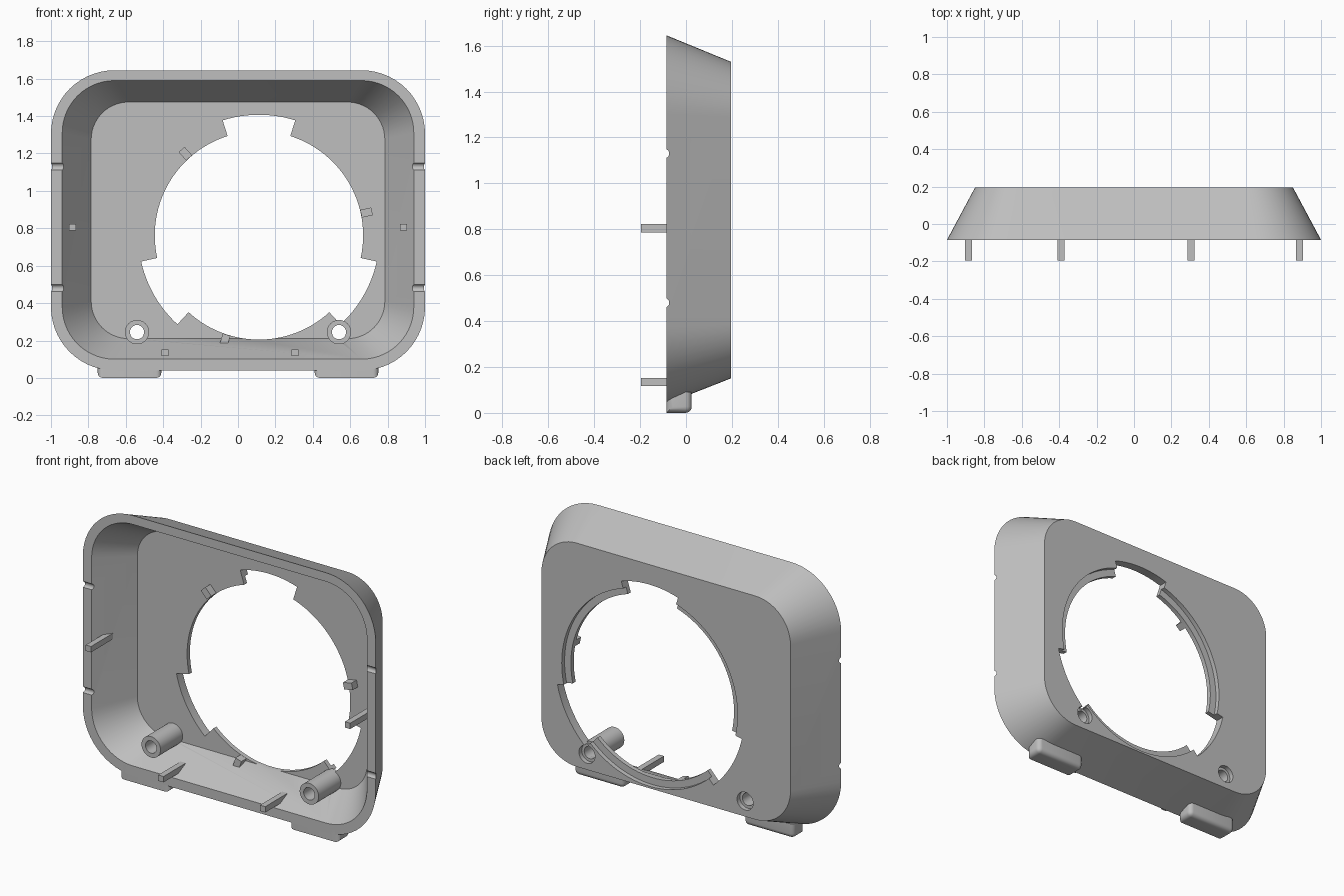
import bpy, bmesh
from math import sin, cos, pi, radians
from mathutils import Matrix

old = bpy.data.objects.get("Cube")
if old:
    bpy.data.objects.remove(old, do_unlink=True)

grey = bpy.data.materials.new("light grey plastic")
grey.use_nodes = True
colour = (0.52, 0.52, 0.52, 1)
grey.diffuse_color = colour
grey.node_tree.nodes["Principled BSDF"].inputs["Base Color"].default_value = colour

FLOOR, LIP, BACK, FRONT = 0.139, 0.167, 0.195, -0.085
CX, CZ = 0.112, 0.762          # centre of the round opening


def finish(bm, name):
    bmesh.ops.recalc_face_normals(bm, faces=bm.faces)
    mesh = bpy.data.meshes.new(name)
    bm.to_mesh(mesh)
    bm.free()
    mesh.materials.append(grey)
    ob = bpy.data.objects.new(name, mesh)
    bpy.context.collection.objects.link(ob)
    return ob


def loft(name, rings, closed=False):
    """Skin rings of equal count; cap the ends, or join last to first."""
    bm = bmesh.new()
    loops = [[bm.verts.new(p) for p in ring] for ring in rings]
    n = len(loops[0])
    pairs = list(zip(loops, loops[1:]))
    if closed:
        pairs.append((loops[-1], loops[0]))
    else:
        bm.faces.new(loops[0])
        bm.faces.new(loops[-1])
    for a, b in pairs:
        for i in range(n):
            j = (i + 1) % n
            bm.faces.new((a[i], a[j], b[j], b[i]))
    return finish(bm, name)


def rounded_rect(half, z0, z1, r, y, steps=14):
    pts = []
    corners = ((half - r, z1 - r), (r - half, z1 - r), (r - half, z0 + r), (half - r, z0 + r))
    for k, (cx, cz) in enumerate(corners):
        for i in range(steps + 1):
            a = pi / 2 * (k + i / steps)
            pts.append((cx + r * cos(a), y, cz + r * sin(a)))
    return pts


def circle(x, z, r, y, n=32):
    return [(x + r * cos(2 * pi * i / n), y, z + r * sin(2 * pi * i / n)) for i in range(n)]


def rod(name, x, z, r, y0, y1, n=32):
    return loft(name, [circle(x, z, r, y0, n), circle(x, z, r, y1, n)])


def box(name, centre, size, turn=0, bevel=0):
    bm = bmesh.new()
    bmesh.ops.create_cube(bm, size=1)
    bmesh.ops.scale(bm, vec=size, verts=bm.verts)
    if bevel:
        edges = [e for e in bm.edges
                 if all(v.co.z < 0 for v in e.verts) or abs(e.verts[0].co.z - e.verts[1].co.z) > 0.01]
        edges = [e for e in edges if not all(v.co.y < 0 for v in e.verts) or
                 abs(e.verts[0].co.z - e.verts[1].co.z) > 0.01]
        bmesh.ops.bevel(bm, geom=edges, offset=bevel, segments=5, profile=0.5, affect='EDGES')
    bmesh.ops.rotate(bm, cent=(0, 0, 0), matrix=Matrix.Rotation(-turn, 3, 'Y'), verts=bm.verts)
    bmesh.ops.translate(bm, vec=centre, verts=bm.verts)
    return finish(bm, name)


def cut(target, cutters):
    bpy.context.view_layer.objects.active = target
    for c in cutters:
        mod = target.modifiers.new("cut", 'BOOLEAN')
        mod.operation, mod.solver, mod.object = 'DIFFERENCE', 'EXACT', c
        bpy.ops.object.modifier_apply(modifier=mod.name)
        bpy.data.objects.remove(c, do_unlink=True)


# Tapered hollow shell, open at the front
shell = loft("bezel_shell", [
    rounded_rect(0.785, 0.21, 1.475, 0.20, FLOOR),
    rounded_rect(0.94, 0.10, 1.59, 0.28, FRONT),
    rounded_rect(1.0, 0.04, 1.645, 0.34, FRONT),
    rounded_rect(0.85, 0.15, 1.53, 0.24, BACK)])

# Round opening with three bayonet notches
outline = []
for k in range(3):
    mid = 90 + 120 * k
    for i in range(13):
        outline.append((0.645, mid - 17.5 + 35 * i / 12))
    for i in range(29):
        outline.append((0.557, mid + 17.5 + 85 * i / 28))
opening = [[(CX + r * cos(radians(a)), y, CZ + r * sin(radians(a))) for r, a in outline]
           for y in (0.11, 0.25)]
cutters = [loft("opening_cutter", opening),
           rod("recess_cutter", CX, CZ, 0.60, LIP, 0.25, 120)]

# Screw holes with counterbores, and small grooves in the side rims
for s in (-1, 1):
    cutters += [rod("screw_cutter", s * 0.54, 0.245, 0.038, 0.1, 0.25),
                rod("counterbore_cutter", s * 0.54, 0.245, 0.055, LIP, 0.25)]
    for z in (0.48, 1.13):
        groove = rod("groove_cutter", 0, 0, 0.02, -0.1, 0.1)
        groove.data.transform(Matrix.Translation((s * 0.97, FRONT - 0.008, z)) @
                              Matrix.Rotation(pi / 2, 4, 'Z'))
        cutters.append(groove)
cut(shell, cutters)
parts = [shell]

for s, side in ((-1, "right"), (1, "left")):
    # Hollow screw boss
    x, z = s * 0.54, 0.245
    parts.append(loft(side + "_screw_boss", [
        circle(x, z, 0.065, -0.077), circle(x, z, 0.065, LIP - 0.01),
        circle(x, z, 0.038, LIP - 0.01), circle(x, z, 0.038, -0.077)], closed=True))
    # Rounded foot
    parts.append(box(side + "_foot", (s * 0.58, -0.03, 0.045), (0.34, 0.11, 0.09), bevel=0.028))
    # Side locating pin
    parts.append(box(side + "_side_pin", (s * 0.885, -0.083, 0.805), (0.036, 0.225, 0.036)))

# Lower locating pins
for x, side in ((-0.39, "right"), (0.305, "left")):
    parts.append(box(side + "_lower_pin", (x, -0.083, 0.135), (0.036, 0.225, 0.036)))

# Stop tabs around the opening
for deg in (12, 132, 252):
    a = radians(deg)
    parts.append(box("stop_tab", (CX + 0.588 * cos(a), 0.12, CZ + 0.588 * sin(a)),
                     (0.06, 0.06, 0.042), turn=a))

bpy.ops.object.select_all(action='DESELECT')
for ob in parts:
    ob.select_set(True)
bpy.context.view_layer.objects.active = shell
bpy.ops.object.shade_smooth_by_angle(angle=radians(30))
